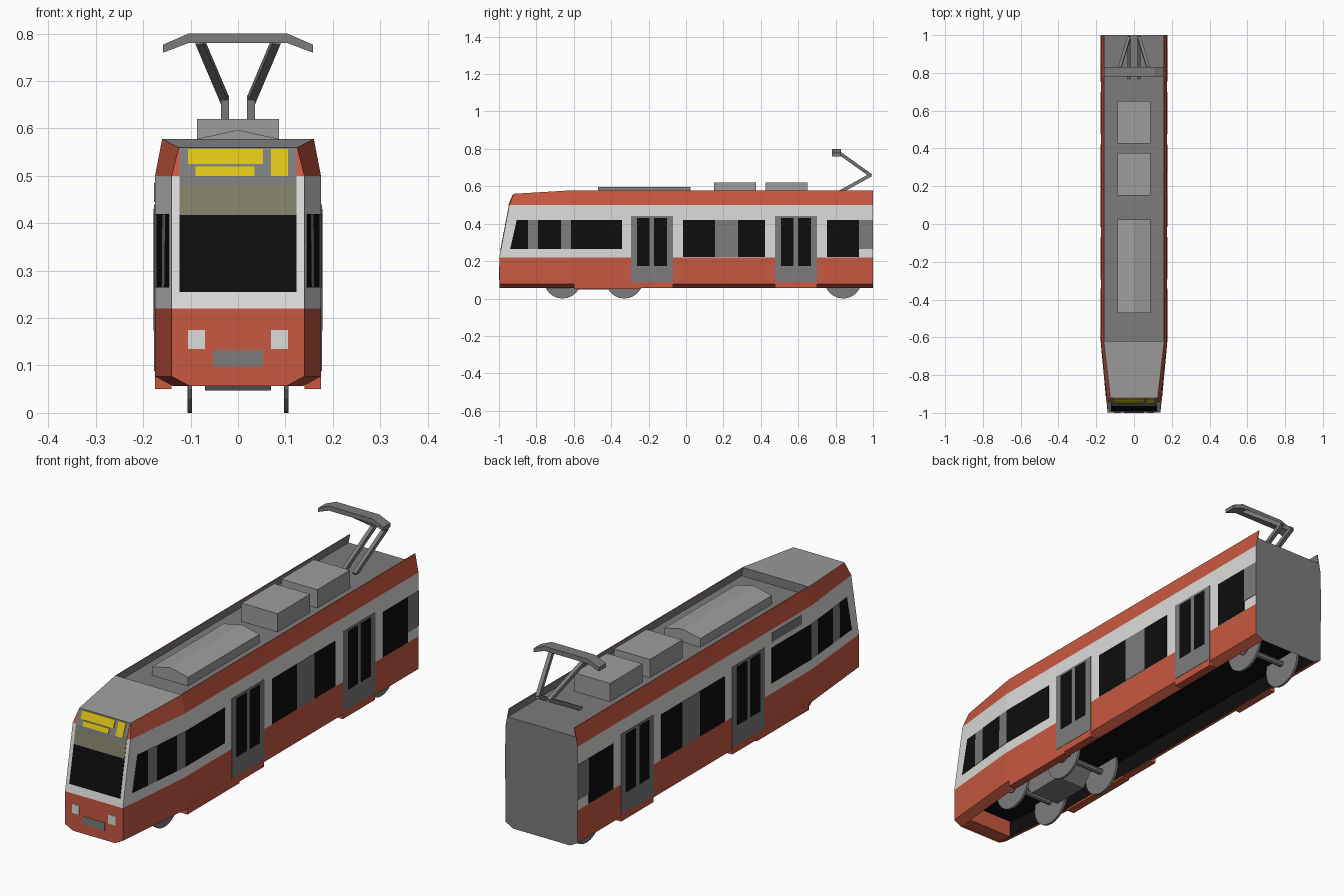
import bpy, bmesh, math
from mathutils import Vector

if "Cube" in bpy.data.objects:
    bpy.data.objects.remove(bpy.data.objects["Cube"])


def material(name, r, g, b):
    m = bpy.data.materials.new(name)
    m.diffuse_color = (r, g, b, 1)
    m.use_nodes = True
    m.node_tree.nodes["Principled BSDF"].inputs["Base Color"].default_value = m.diffuse_color
    return m


RED = material("red_paint", .58, .098, .052)
WHITE = material("white_paint", .72, .72, .71)
GREY = material("mid_grey", .2, .2, .2)
LIGHT = material("light_grey", .34, .34, .34)
BLACK = material("black_glass", .004, .004, .004)
YELLOW = material("yellow_display", .72, .55, .008)
BEIGE = material("tinted_strip", .22, .215, .14)
MATS = [RED, WHITE, GREY, LIGHT, BLACK]
W, NOSE, CAB_Y, FRONT = .175, .14, -.62, -.998


def finish(name, bm, mats):
    bmesh.ops.remove_doubles(bm, verts=bm.verts, dist=1e-6)
    bmesh.ops.recalc_face_normals(bm, faces=bm.faces)
    me = bpy.data.meshes.new(name)
    bm.to_mesh(me)
    bm.free()
    for m in mats:
        me.materials.append(m)
    ob = bpy.data.objects.new(name, me)
    bpy.context.collection.objects.link(ob)
    return ob


def prism(name, pts, offset, mat):
    """Solid from a polygon swept along an offset vector."""
    bm = bmesh.new()
    a = [bm.verts.new(p) for p in pts]
    b = [bm.verts.new(Vector(p) + Vector(offset)) for p in pts]
    bm.faces.new(a)
    bm.faces.new(b)
    for i in range(len(a)):
        j = (i + 1) % len(a)
        bm.faces.new((a[i], a[j], b[j], b[i]))
    return finish(name, bm, [mat])


def extrude_y(name, profile, y0, y1, mat):
    return prism(name, [(x, y0, z) for x, z in profile], (0, y1 - y0, 0), mat)


def box(name, x0, x1, y0, y1, z0, z1, mat):
    return extrude_y(name, [(x0, z0), (x1, z0), (x1, z1), (x0, z1)], y0, y1, mat)


def bar(name, p, q, wx, wt, mat):
    p, q = Vector(p), Vector(q)
    d = (q - p).normalized()
    u = (Vector((1, 0, 0)) - d * d.x).normalized()
    v = d.cross(u)
    pts = [p + u * (a * wx / 2) + v * (b * wt / 2) for a, b in ((-1, -1), (1, -1), (1, 1), (-1, 1))]
    return prism(name, pts, q - p, mat)


def disc(name, x, y, z, r, width, mat, n=24):
    ring = [(x - width / 2, y + r * math.cos(k * math.tau / n), z + r * math.sin(k * math.tau / n))
            for k in range(n)]
    return prism(name, ring, (width, 0, 0), mat)


def front_y(z):
    """Raked front: upright, then sloped windscreen, then sloped display."""
    if z <= .22:
        return FRONT
    if z <= .5:
        return FRONT + (z - .22) / .28 * .053
    return -.945 + (z - .5) / .06 * .025


def side_x(y, z):
    t = max(0, (CAB_Y - y) / (CAB_Y - front_y(z)))
    return W - (W - NOSE) * t


def loft(name, s0, s1, strip_mats, caps):
    """Mirrored shell between two half sections; caps = (section, face index tuple or pair, mat)."""
    bm = bmesh.new()
    sec = [[[bm.verts.new((s * x, y, z)) for x, y, z in st] for s in (1, -1)] for st in (s0, s1)]
    n = len(s0)

    def face(vs, m):
        bm.faces.new(vs).material_index = MATS.index(m)
    for s in (0, 1):
        for i in range(n - 1):
            face((sec[0][s][i], sec[0][s][i + 1], sec[1][s][i + 1], sec[1][s][i]), strip_mats[i])
    for i, m in ((0, BLACK), (n - 1, strip_mats[-1])):    # floor and roof
        face((sec[0][0][i], sec[1][0][i], sec[1][1][i], sec[0][1][i]), m)
    for k, i, j, m in caps:
        face((sec[k][0][i], sec[k][0][j], sec[k][1][j], sec[k][1][i]), m)
    if n == 8:                                            # rear ends of the roof fins
        for s in (0, 1):
            face([sec[1][s][i] for i in (4, 5, 6, 7)], RED)
    return finish(name, bm, MATS)


def section(y, w, top_x, top_z):
    ys = (lambda z: y) if y is not None else front_y
    pts = [(w - .037, .13), (w - .037, .057), (w, .077), (w, .22), (w, .5), (top_x, top_z)]
    return [(x, ys(z), z) for x, z in pts]


# Cab shell with tapered nose
loft("cab_shell", section(None, NOSE, .125, .56), section(CAB_Y, W, .16, .578),
     [BLACK, RED, RED, WHITE, RED], [(0, 1, 2, RED), (0, 2, 3, RED), (0, 3, 4, WHITE),
                                    (0, 4, 5, RED), (1, 4, 5, GREY)])
bpy.data.objects["cab_shell"].data.polygons[11].material_index = 3   # roof over the cab
# Passenger shell: roof sunk between two thin side fins
mid, rear = ([*section(y, W, .16, .578), (.156, y, .578), (.164, y, .54)] for y in (CAB_Y, 1))
loft("passenger_shell", mid, rear, [BLACK, RED, RED, WHITE, RED, RED, GREY][:6] + [GREY],
     [(1, 1, 2, GREY), (1, 2, 3, GREY), (1, 3, 4, GREY), (1, 4, 7, GREY)])
box("front_ledge", -.105, .105, -.99, -.93, .057, .13, RED)


# Plates following the side walls
def side_plate(name, y0, y1, z0, z1, mat, sides=(1, -1), lift=.002, lean=0):
    for s in sides:
        c = ((y0, z0), (y1, z0), (y1, z1), (y0 + lean, z1))
        pts = [(s * (side_x(y, z) - .002), y, z) for y, z in c]
        prism(name, pts, (s * (lift + .002), 0, 0), mat)


for y0, y1, z0, lean in ((-.94, -.845, .265, .035), (-.79, -.668, .265, 0), (-.615, -.342, .265, 0),
                         (-.016, .155, .222, 0), (.278, .422, .222, 0), (.754, .925, .222, 0)):
    side_plate("side_window", y0, y1, z0, .42, BLACK, lean=lean)
for y0, y1, z0 in ((-.845, -.79, .265), (-.668, -.615, .265), (.155, .278, .222), (.925, 1, .265)):
    side_plate("window_pillar", y0, y1, z0, .42, GREY)
side_plate("side_display", -.55, -.345, .445, .485, GREY, sides=(-1,))

# Double doors with glass leaves and red sills
for y in (-.182, .588):
    side_plate("door", y - .112, y + .112, .088, .44, GREY)
    for o in (-.046, .046):
        side_plate("door_glass", y + o - .034, y + o + .034, .174, .43, BLACK, lift=.0035)
for s in (1, -1):
    for y0, y1, z0 in ((-.6, -.24, .05), (-.294, -.07, .057), (.476, .7, .057)):
        box("lower_skirt", s * .14, s * .1755, y0, y1, z0, .088, RED)


# Plates following the raked front
def front_plate(name, x0, x1, z0, z1, mat, lift=.002):
    pts = [(x, front_y(z), z) for x, z in ((x0, z0), (x1, z0), (x1, z1), (x0, z1))]
    prism(name, pts, (0, -lift, 0), mat)


front_plate("windscreen", -.123, .123, .255, .418, BLACK)
front_plate("windscreen_tint", -.123, .123, .418, .48, BEIGE)
front_plate("display_sill", -.123, .123, .48, .5, GREY)
front_plate("display_panel", -.123, .123, .5, .56, GREY)
front_plate("upper_display", -.105, .053, .525, .557, YELLOW, .005)
front_plate("lower_display", -.09, .035, .5, .52, YELLOW, .005)
front_plate("route_display", .07, .105, .5, .557, YELLOW, .005)
front_plate("coupler_cover", -.053, .053, .098, .133, GREY)
for s in (1, -1):
    front_plate("headlight", s * .07, s * .105, .135, .175, WHITE)

# Roof equipment
extrude_y("roof_vent", [(-.087, .54), (.087, .54), (.087, .578), (0, .597), (-.087, .578)],
          -.47, .025, LIGHT)
box("roof_box_front", -.087, .087, .15, .375, .54, .62, LIGHT)
box("roof_box_rear", -.087, .087, .425, .65, .54, .62, LIGHT)

# Current collector
for s in (1, -1):
    bar("collector_lower_arm", (s * .027, .77, .54), (s * .027, .99, .662), .017, .018, GREY)
    bar("collector_upper_arm", (s * .027, .988, .658), (s * .081, .81, .785), .017, .018, GREY)
half = [(.158, .76), (.105, .78)], [(.105, .8), (.158, .777)]
head = half[0] + [(-x, z) for x, z in reversed(half[0])] + \
    [(-x, z) for x, z in reversed(half[1])] + half[1]
extrude_y("collector_head", head, .78, .83, GREY)

# Wheels, axles and bogie
for y in (-.66, -.33, .84):
    for s in (1, -1):
        disc("wheel", s * .102, y, .1, .1, .01, GREY)
        disc("wheel_hub", s * .109, y, .1, .03, .008, GREY, 12)
    disc("axle", 0, y, .1, .013, .2, GREY, 8)
prism("bogie_frame", [(-.07, -.64, .13), (-.07, -.58, .047), (-.07, -.41, .047), (-.07, -.35, .13)],
      (.14, 0, 0), GREY)
